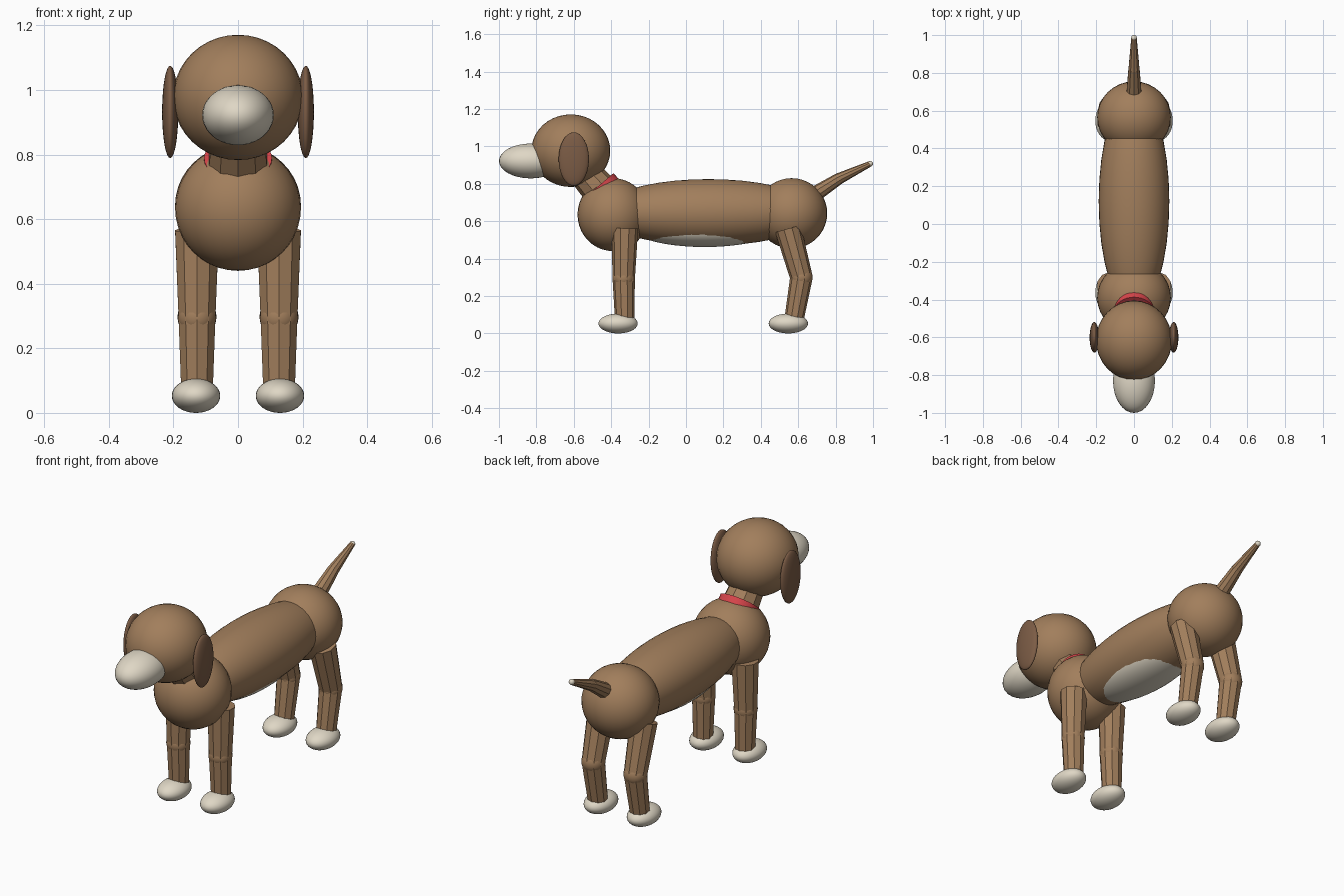
import bpy
import math
from mathutils import Vector

if "Cube" in bpy.data.objects:
    bpy.data.objects.remove(bpy.data.objects["Cube"])


def material(name, rgb):
    m = bpy.data.materials.new(name)
    m.diffuse_color = (*rgb, 1)
    m.use_nodes = True
    m.node_tree.nodes["Principled BSDF"].inputs["Base Color"].default_value = m.diffuse_color
    return m


BROWN = material("brown fur", (0.36, 0.21, 0.107))
DARK = material("dark brown ear", (0.20, 0.107, 0.06))
CREAM = material("cream", (0.74, 0.68, 0.56))
RED = material("red collar", (0.68, 0.06, 0.07))


def ball(name, centre, radii, mat):
    """Smooth ellipsoid."""
    bpy.ops.mesh.primitive_uv_sphere_add(segments=32, ring_count=20, location=centre)
    ob = bpy.context.object
    ob.name = name
    ob.scale = radii
    bpy.ops.object.transform_apply(location=False, rotation=False, scale=True)
    bpy.ops.object.shade_smooth()
    ob.data.materials.append(mat)
    return ob


def limb(name, start, end, r_start, r_end, mat, sides=10):
    """Flat-sided tapered tube between two points."""
    a, b = Vector(start), Vector(end)
    d = b - a
    bpy.ops.mesh.primitive_cone_add(vertices=sides, radius1=r_start, radius2=r_end,
                                    depth=d.length, location=(a + b) / 2)
    ob = bpy.context.object
    ob.name = name
    # tilt only in the side plane, so facets stay aligned
    ob.rotation_euler = (math.atan2(-d.y, d.z), 0, 0)
    ob.data.materials.append(mat)
    return ob


# Body
ball("torso", (0, 0.12, 0.647), (0.187, 0.585, 0.178), BROWN)
ball("chest", (0, -0.39, 0.635), (0.195, 0.19, 0.195), BROWN)
ball("hips", (0, 0.565, 0.642), (0.195, 0.19, 0.188), BROWN)
ball("belly_patch", (0, 0.10, 0.56), (0.146, 0.38, 0.098), CREAM)

# Neck and collar
limb("neck", (0, -0.42, 0.72), (0, -0.56, 0.88), 0.10, 0.085, BROWN)
collar = limb("collar", (0, -0.443, 0.761), (0, -0.467, 0.789), 0.105, 0.105, RED, 32)
bpy.context.view_layer.objects.active = collar
bpy.ops.object.shade_smooth_by_angle()

# Head
ball("head", (0, -0.616, 0.977), (0.201, 0.211, 0.194), BROWN)
ball("muzzle", (0, -0.83, 0.922), (0.111, 0.17, 0.093), CREAM)

# Ears, legs and paws on both sides
for side, s in (("right", 1), ("left", -1)):
    ball("ear_" + side, (s * 0.21, -0.6, 0.932), (0.025, 0.081, 0.143), DARK)
    x = s * 0.127
    for part, top, knee, ankle, paw_y in (
            ("front", (-0.327, 0.562), (-0.333, 0.295), (-0.328, 0.06), -0.363),
            ("back", (0.545, 0.56), (0.617, 0.30), (0.575, 0.06), 0.547)):
        tag = part + "_" + side
        limb("upper_leg_" + tag, (x, *top), (x, *knee), 0.071, 0.060, BROWN)
        limb("lower_leg_" + tag, (x, *knee), (x, *ankle), 0.060, 0.051, BROWN)
        ball("knee_" + tag, (x, *knee), (0.060, 0.060, 0.060), BROWN)
        ball("paw_" + tag, (s * 0.13, paw_y, 0.053), (0.075, 0.105, 0.053), CREAM)

# Tail
limb("tail_base", (0, 0.69, 0.745), (0, 0.82, 0.829), 0.042, 0.031, BROWN)
limb("tail_end", (0, 0.815, 0.826), (0, 0.985, 0.907), 0.031, 0.015, BROWN)
ball("tail_tip", (0, 0.985, 0.907), (0.015, 0.015, 0.015), CREAM)
